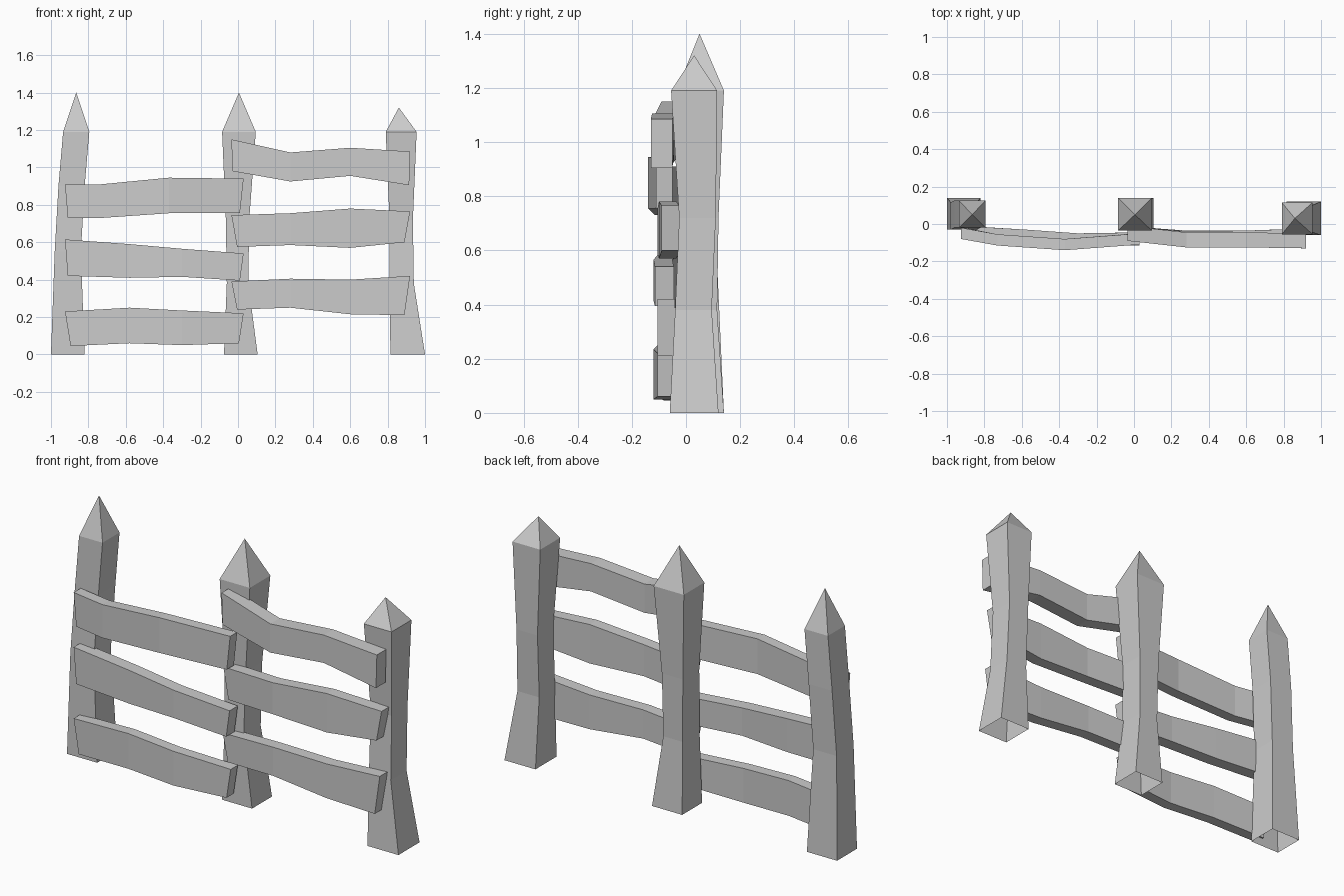
import bpy
import bmesh

# Remove the default cube only
default_cube = bpy.data.objects.get("Cube")
if default_cube:
    bpy.data.objects.remove(default_cube, do_unlink=True)

# One plain grey for the whole fence
grey = bpy.data.materials.new("weathered_grey")
grey.use_nodes = True
colour = (.6, .6, .6, 1)
grey.diffuse_color = colour
grey.node_tree.nodes["Principled BSDF"].inputs["Base Color"].default_value = colour


def finish(bm, name):
    """Turn a bmesh into a flat shaded, coloured object."""
    bmesh.ops.recalc_face_normals(bm, faces=bm.faces[:])
    mesh = bpy.data.meshes.new(name)
    bm.to_mesh(mesh)
    bm.free()
    mesh.materials.append(grey)
    obj = bpy.data.objects.new(name, mesh)
    bpy.context.collection.objects.link(obj)
    return obj


def bridge(bm, rings):
    """Join successive four-cornered rings with quads."""
    for low, high in zip(rings, rings[1:]):
        for i in range(4):
            j = (i + 1) % 4
            bm.faces.new((low[i], low[j], high[j], high[i]))


def make_post(name, sections, tip):
    """Crooked square post, open underneath, with a pyramid point.
    Each section is height, left x, right x, front y, back y."""
    bm = bmesh.new()
    rings = []
    for z, x_min, x_max, y_min, y_max in sections:
        corners = ((x_min, y_min), (x_max, y_min), (x_max, y_max), (x_min, y_max))
        rings.append([bm.verts.new((x, y, z)) for x, y in corners])
    bridge(bm, rings)
    apex = bm.verts.new(tip)
    top = rings[-1]
    for i in range(4):
        bm.faces.new((top[i], top[(i + 1) % 4], apex))
    finish(bm, name)


def make_rail(name, stations, tops, bottoms, fronts, skew, thickness):
    """Warped plank; skew shifts the lower corner of each end inward."""
    bm = bmesh.new()
    rings = []
    shifts = (skew[0], 0, 0, -skew[1])
    for x, top, bottom, front, shift in zip(stations, tops, bottoms, fronts, shifts):
        back = front + thickness
        corners = ((x, front, top), (x + shift, front, bottom),
                   (x + shift, back, bottom), (x, back, top))
        rings.append([bm.verts.new(corner) for corner in corners])
    bridge(bm, rings)
    bm.faces.new(rings[0])
    bm.faces.new(rings[-1])
    finish(bm, name)


# Posts
make_post("right_post", [
    (0, -1, -.82, -.03, .14),
    (.55, -.98, -.84, -.03, .115),
    (.9, -.96, -.82, -.02, .125),
    (1.19, -.935, -.795, -.02, .125),
], (-.865, .05, 1.4))

make_post("middle_post", [
    (0, -.075, .105, -.03, .14),
    (.38, -.06, .055, -.03, .115),
    (.72, -.065, .06, -.02, .12),
    (1.19, -.085, .095, -.035, .14),
], (.005, .05, 1.4))

make_post("left_post", [
    (0, .815, 1, -.06, .12),
    (.38, .81, .94, -.04, .095),
    (.72, .81, .935, -.025, .11),
    (1.19, .79, .955, -.055, .115),
], (.86, .03, 1.32))

# Rails between the right and middle posts
right_x = (-.925, -.73, -.37, .03)
even_x = (-.925, -.58, -.3, .03)
make_rail("right_upper_rail", right_x, (.91, .91, .945, .94), (.73, .73, .755, .755),
          (-.08, -.115, -.14, -.11), (.015, .02), .06)
make_rail("right_middle_rail", even_x, (.615, .59, .565, .54), (.42, .41, .415, .395),
          (-.08, -.1, -.12, -.115), (.015, .02), .07)
make_rail("right_lower_rail", even_x, (.23, .25, .235, .22), (.045, .06, .05, .06),
          (-.08, -.105, -.12, -.105), (.03, .025), .06)

# Rails between the middle and left posts
left_x = (-.035, .28, .6, .92)
make_rail("left_upper_rail", left_x, (1.15, 1.08, 1.105, 1.085), (.98, .925, .955, .905),
          (-.09, -.125, -.125, -.13), (.005, .005), .08)
make_rail("left_middle_rail", left_x, (.745, .755, .78, .765), (.575, .585, .57, .6),
          (-.075, -.105, -.1, -.09), (.03, .03), .065)
make_rail("left_lower_rail", left_x, (.39, .405, .4, .42), (.24, .25, .215, .21),
          (-.08, -.1, -.1, -.105), (.03, .03), .065)
